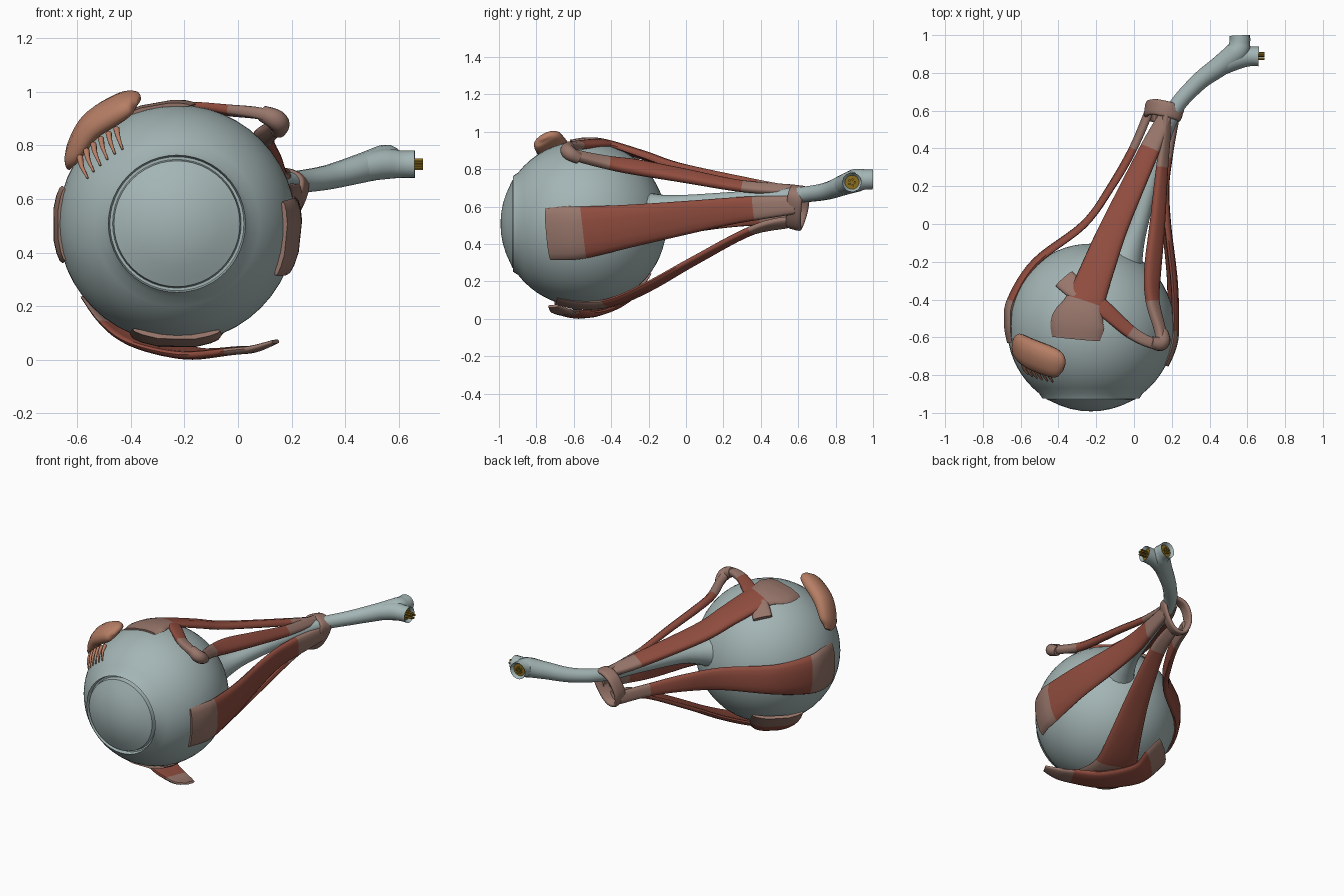
import bpy, bmesh, math
from mathutils import Vector

cube = bpy.data.objects.get("Cube")
if cube:
    bpy.data.objects.remove(cube, do_unlink=True)


def material(name, rgb):
    m = bpy.data.materials.new(name)
    m.use_nodes = True
    m.diffuse_color = (*rgb, 1)
    bsdf = next(n for n in m.node_tree.nodes if n.type == 'BSDF_PRINCIPLED')
    bsdf.inputs["Base Color"].default_value = (*rgb, 1)
    bsdf.inputs["Roughness"].default_value = 0.6
    return m


GREY = material("pale blue grey", (0.37, 0.46, 0.46))
RED = material("muscle red", (0.28, 0.073, 0.049))
TENDON = material("tendon brown", (0.31, 0.18, 0.145))
GLAND = material("gland tan", (0.47, 0.21, 0.13))
GOLD = material("vessel gold", (0.25, 0.15, 0.012))

EYE = Vector((-0.228, -0.548, 0.508))
R = 0.444
BELOW = Vector((0, 0, -20))


def finish(name, bm, mats, angle=50):
    me = bpy.data.meshes.new(name)
    bm.to_mesh(me)
    bm.free()
    ob = bpy.data.objects.new(name, me)
    bpy.context.collection.objects.link(ob)
    for m in mats:
        me.materials.append(m)
    bpy.ops.object.select_all(action='DESELECT')
    ob.select_set(True)
    bpy.context.view_layer.objects.active = ob
    bpy.ops.object.shade_smooth_by_angle(angle=math.radians(angle))
    return ob


def spline(a, b, c, d, t):
    return [0.5 * (2 * q + (r - p) * t + (2 * p - 5 * q + 4 * r - s) * t * t
                   + (3 * q - p - 3 * r + s) * t ** 3) for p, q, r, s in zip(a, b, c, d)]


def sweep(name, ctrl, mats, pattern=None, ref=EYE, bend=1.1, power=0.6,
          closed=False, hollow=False, sides=14, steps=6):
    """Sweep a section along points (x, y, z, width, thickness).
    pattern holds one material index per span; ref lies beneath the strip."""
    n = len(ctrl)
    spans = n if closed else n - 1
    get = (lambda i: ctrl[i % n]) if closed else (lambda i: ctrl[max(0, min(n - 1, i))])
    rows = [spline(get(i - 1), get(i), get(i + 1), get(i + 2), k / steps)
            for i in range(spans) for k in range(steps)]
    if not closed:
        rows.append(list(ctrl[-1]))
    pos = [Vector(r[:3]) for r in rows]
    count = len(rows)
    bm = bmesh.new()
    rings = []
    for i, r in enumerate(rows):
        if closed:
            tan = pos[(i + 1) % count] - pos[i - 1]
        else:
            tan = pos[min(i + 1, count - 1)] - pos[max(i - 1, 0)]
        tan.normalize()
        up = pos[i] - ref
        up = (up - tan * up.dot(tan)).normalized()
        side = tan.cross(up)
        ring = []
        for j in range(sides):
            a = 2 * math.pi * j / sides
            c, s = math.cos(a), math.sin(a)
            u = math.copysign(abs(c) ** power, c) * r[3] / 2
            v = math.copysign(abs(s) ** power, s) * r[4] / 2 - bend * u * u
            ring.append(bm.verts.new(pos[i] + side * u + up * v))
        rings.append(ring)
    for i in range(count if closed else count - 1):
        a, b = rings[i], rings[(i + 1) % count]
        for j in range(sides):
            k = (j + 1) % sides
            f = bm.faces.new((a[j], a[k], b[k], b[j]))
            f.material_index = pattern[i // steps] if pattern else 0
    if not closed:
        first = bm.faces.new(rings[0])
        last = bm.faces.new(rings[-1][::-1])
        if pattern:
            first.material_index, last.material_index = pattern[0], pattern[-1]
    bmesh.ops.recalc_face_normals(bm, faces=bm.faces[:])
    if hollow:
        bmesh.ops.inset_region(bm, faces=[last], thickness=0.014, depth=-0.02)
        last.material_index = 1
    return finish(name, bm, mats)


# Eyeball: lathed around the y axis, with a groove around the cornea
profile = [(R * math.sin(a), -R * math.cos(a)) for a in
           [math.radians(180 - 142 * i / 24) for i in range(1, 25)]]
profile += [(0.256, -0.377), (0.25, -0.35), (0.24, -0.35), (0.235, -0.38)]
profile += [(R * math.sin(a), -R * math.cos(a)) for a in
            [math.radians(d) for d in (28, 21, 14, 7)]]
bm = bmesh.new()
SEG = 48
rings = []
for rad, y in profile:
    rings.append([bm.verts.new(EYE + Vector((rad * math.cos(2 * math.pi * j / SEG), y,
                                             rad * math.sin(2 * math.pi * j / SEG))))
                  for j in range(SEG)])
for a, b in zip(rings, rings[1:]):
    for j in range(SEG):
        k = (j + 1) % SEG
        bm.faces.new((a[j], a[k], b[k], b[j]))
for ring, y in ((rings[0], R), (rings[-1], -R)):
    pole = bm.verts.new(EYE + Vector((0, y, 0)))
    for j in range(SEG):
        bm.faces.new((ring[j], ring[(j + 1) % SEG], pole))
bmesh.ops.recalc_face_normals(bm, faces=bm.faces[:])
finish("eyeball", bm, [GREY], 35)


# Optic nerve with two open ends
def tube(name, pts, mats=(GREY, GOLD), **kw):
    return sweep(name, [(x, y, z, 2 * r, 2 * r) for x, y, z, r in pts], mats,
                 ref=BELOW, bend=0, power=1, **kw)


tube("optic_nerve", [(-0.05, -0.2, 0.58, 0.1), (-0.015, -0.11, 0.595, 0.07), (0.03, 0.02, 0.615, 0.05),
                     (0.11, 0.3, 0.64, 0.043), (0.2, 0.58, 0.66, 0.042), (0.33, 0.74, 0.68, 0.046),
                     (0.46, 0.84, 0.715, 0.055), (0.545, 0.91, 0.74, 0.062), (0.56, 0.96, 0.745, 0.055),
                     (0.56, 0.998, 0.745, 0.055)], hollow=True)
tube("nerve_branch", [(0.44, 0.825, 0.71, 0.048), (0.54, 0.875, 0.73, 0.058), (0.61, 0.887, 0.73, 0.052),
                      (0.66, 0.887, 0.73, 0.052)], hollow=True)
for i in range(5):
    a = 2 * math.pi * i / 5
    dx, dz = 0.016 * math.cos(a), 0.016 * math.sin(a)
    tube("nerve_vessel", [(0.63, 0.887 + dx, 0.73 + dz, 0.007), (0.69, 0.887 + dx, 0.73 + dz, 0.007)],
         [GOLD], sides=6, steps=1)
    tube("nerve_vessel", [(0.56 + dx, 0.95, 0.745 + dz, 0.007), (0.56 + dx, 0.992, 0.745 + dz, 0.007)],
         [GOLD], sides=6, steps=1)

# Straight muscles: tendon at both ends, red belly between
MUSCLE = [TENDON, RED]
sweep("upper_muscle", [(-0.31, -0.61, 0.945, 0.26, 0.015), (-0.3, -0.52, 0.952, 0.29, 0.025),
                       (-0.26, -0.41, 0.937, 0.21, 0.035), (-0.18, -0.2, 0.868, 0.175, 0.045),
                       (-0.1, 0, 0.8, 0.15, 0.045), (0.085, 0.4, 0.715, 0.11, 0.045),
                       (0.17, 0.58, 0.685, 0.07, 0.04)],
      MUSCLE, [0, 0, 1, 1, 1, 0])
sweep("right_side_muscle", [(-0.665, -0.63, 0.505, 0.27, 0.02), (-0.677, -0.53, 0.505, 0.29, 0.03),
                            (-0.655, -0.4, 0.505, 0.26, 0.04), (-0.525, -0.2, 0.515, 0.2, 0.04),
                            (-0.265, 0, 0.53, 0.15, 0.04), (-0.12, 0.2, 0.54, 0.11, 0.04),
                            (-0.005, 0.4, 0.54, 0.08, 0.04), (0.08, 0.6, 0.54, 0.08, 0.04)],
      MUSCLE, [0, 0, 1, 1, 1, 1, 0])
sweep("left_side_muscle", [(0.173, -0.745, 0.45, 0.28, 0.02), (0.208, -0.65, 0.455, 0.29, 0.03),
                           (0.219, -0.55, 0.46, 0.28, 0.035), (0.21, -0.3, 0.495, 0.23, 0.04),
                           (0.175, 0, 0.54, 0.18, 0.04), (0.165, 0.2, 0.57, 0.15, 0.04),
                           (0.185, 0.36, 0.59, 0.13, 0.04), (0.225, 0.58, 0.61, 0.1, 0.04)],
      MUSCLE, [0, 0, 1, 1, 1, 1, 0])
sweep("lower_muscle", [(-0.23, -0.7, 0.083, 0.33, 0.02), (-0.23, -0.57, 0.059, 0.34, 0.03),
                       (-0.19, -0.4, 0.077, 0.27, 0.035), (-0.1, -0.2, 0.165, 0.21, 0.035),
                       (0, 0.05, 0.31, 0.15, 0.035), (0.1, 0.35, 0.47, 0.1, 0.035),
                       (0.15, 0.57, 0.52, 0.07, 0.035)],
      MUSCLE, [0, 0, 1, 1, 1, 0])

# Slanting muscles: one runs through a pulley, one wraps beneath
sweep("upper_slanting_muscle",
      [(0.18, 0.58, 0.69, 0.06, 0.035), (0.15, 0.3, 0.71, 0.07, 0.04), (0.125, 0, 0.765, 0.09, 0.045),
       (0.1, -0.25, 0.81, 0.1, 0.05), (0.1, -0.41, 0.835, 0.08, 0.05), (0.14, -0.57, 0.87, 0.06, 0.05),
       (0.135, -0.63, 0.9, 0.055, 0.05), (0.08, -0.625, 0.92, 0.06, 0.045), (-0.02, -0.57, 0.93, 0.07, 0.04),
       (-0.17, -0.44, 0.942, 0.09, 0.03), (-0.29, -0.36, 0.917, 0.11, 0.03), (-0.37, -0.29, 0.86, 0.12, 0.025)],
      MUSCLE, [0, 1, 1, 1, 0, 0, 0, 0, 1, 1, 0])
tube("pulley", [(0.15, -0.57, 0.855, 0.03), (0.155, -0.615, 0.88, 0.038), (0.135, -0.635, 0.9, 0.038),
                (0.09, -0.625, 0.92, 0.03)], [TENDON])
sweep("lower_slanting_muscle",
      [(0.14, -0.71, 0.068, 0.06, 0.015), (0.06, -0.67, 0.04, 0.12, 0.025), (-0.02, -0.63, 0.032, 0.14, 0.03),
       (-0.18, -0.53, 0.02, 0.17, 0.035), (-0.35, -0.41, 0.062, 0.22, 0.03),
       (-0.425, -0.345, 0.129, 0.31, 0.025), (-0.49, -0.285, 0.22, 0.32, 0.02)],
      MUSCLE, [0, 0, 1, 1, 1, 0])

# Tendon ring that gathers the muscles around the nerve
sweep("tendon_ring", [(x, y, z, 0.085, 0.028) for x, y, z in
                      [(0.245, 0.585, 0.66), (0.185, 0.605, 0.7), (0.11, 0.62, 0.67), (0.07, 0.61, 0.58),
                       (0.09, 0.585, 0.505), (0.15, 0.575, 0.495), (0.21, 0.575, 0.56)]],
      [TENDON], ref=Vector((0.155, 0.6, 0.59)), bend=0, closed=True)

# Tear gland with its row of small ducts
sweep("tear_gland", [(-0.63, -0.62, 0.725, 0.06, 0.02), (-0.615, -0.65, 0.775, 0.15, 0.06),
                     (-0.55, -0.69, 0.875, 0.17, 0.085), (-0.45, -0.73, 0.94, 0.17, 0.085),
                     (-0.395, -0.75, 0.965, 0.14, 0.06), (-0.37, -0.76, 0.97, 0.05, 0.02)],
      [GLAND], power=0.8)
for i in range(6):
    f = i / 5
    root = Vector((-0.595 + 0.13 * f, -0.73 - 0.05 * f, 0.76 + 0.12 * f))
    tip = root + Vector((0.02, -0.075, -0.075))
    ends = [EYE + (p - EYE).normalized() * (R + h) for p, h in
            ((root, 0.03), ((root + tip) / 2, 0.024), (tip, 0.004))]
    sweep("gland_duct", [(*p, d, d) for p, d in zip(ends, (0.024, 0.017, 0.008))],
          [GLAND], bend=0, power=1, sides=8, steps=3)
